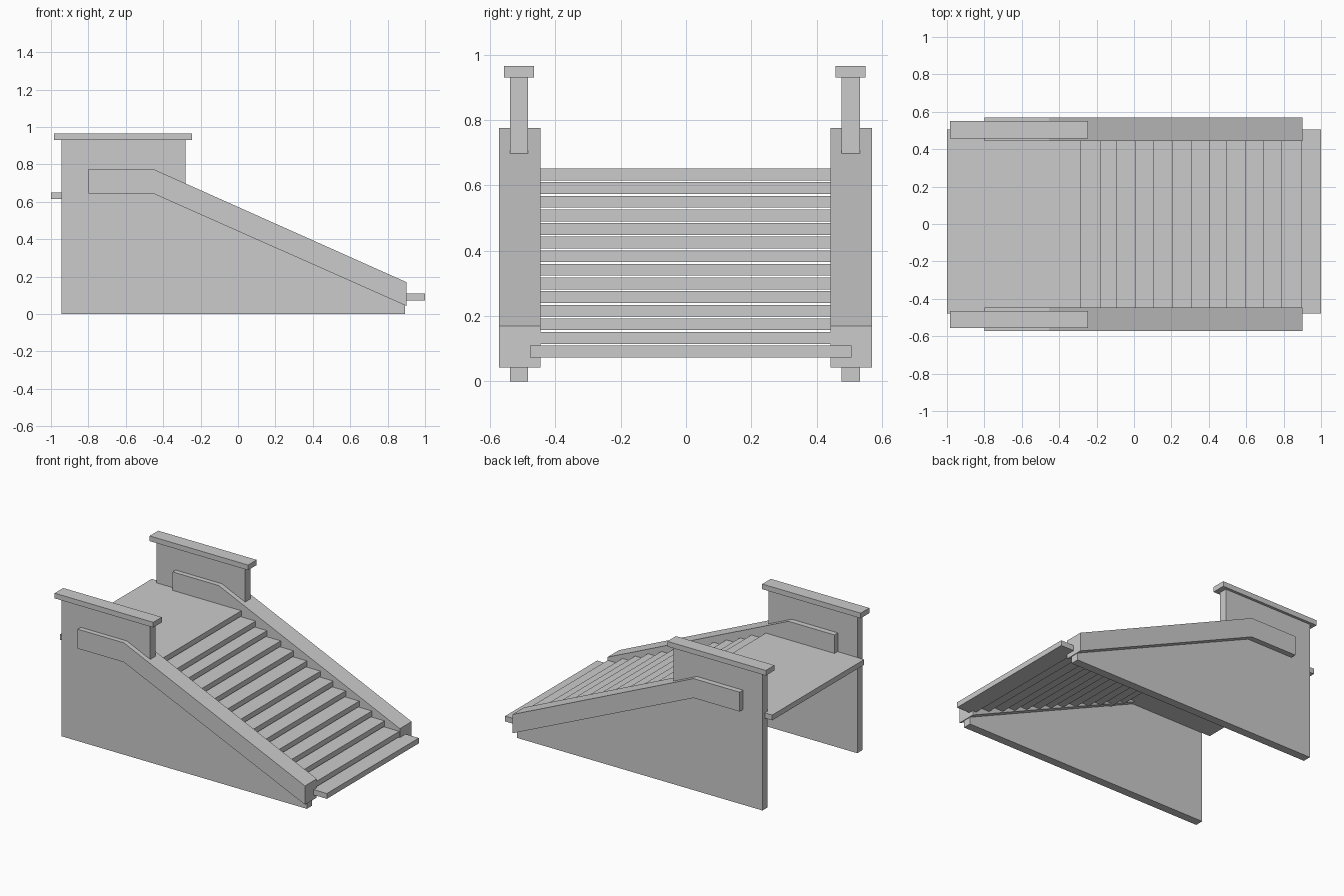
import bpy, bmesh

if "Cube" in bpy.data.objects:
    bpy.data.objects.remove(bpy.data.objects["Cube"])


def extrude_profile(name, pts, y0, y1):
    """Solid made from an XZ profile, extruded from y0 to y1."""
    bm = bmesh.new()
    face = bm.faces.new([bm.verts.new((x, y0, z)) for x, z in pts])
    res = bmesh.ops.extrude_face_region(bm, geom=[face])
    moved = [v for v in res["geom"] if isinstance(v, bmesh.types.BMVert)]
    bmesh.ops.translate(bm, verts=moved, vec=(0, y1 - y0, 0))
    bmesh.ops.recalc_face_normals(bm, faces=bm.faces)
    mesh = bpy.data.meshes.new(name)
    bm.to_mesh(mesh)
    bm.free()
    obj = bpy.data.objects.new(name, mesh)
    bpy.context.collection.objects.link(obj)
    return obj


def box(name, x0, x1, y0, y1, z0, z1):
    return extrude_profile(name, [(x0, z0), (x1, z0), (x1, z1), (x0, z1)], y0, y1)


# Profiles of the side wall and the bent rail
wall = [(-0.945, 0), (0.893, 0), (0.893, 0.11), (-0.28, 0.635),
        (-0.28, 0.93), (-0.945, 0.93)]
rail = [(-0.80, 0.645), (-0.455, 0.645), (0.902, 0.043), (0.902, 0.17),
        (-0.455, 0.776), (-0.80, 0.776)]

# Wall, rail and cap on each side
for side, wy, ry, cy in (("front", -0.511, -0.509, -0.511),
                         ("back", 0.504, 0.506, 0.504)):
    extrude_profile(f"{side}_side_wall", wall, wy - 0.028, wy + 0.028)
    extrude_profile(f"{side}_rail", rail, ry - 0.063, ry + 0.063)
    box(f"{side}_wall_cap", -0.983, -0.245, cy - 0.046, cy + 0.046, 0.93, 0.965)

# Landing
Y0, Y1, THICK = -0.478, 0.506, 0.036
box("landing", -1.0, -0.285, Y0, Y1, 0.651 - THICK, 0.651)

# Plank treads, given by their nose positions
noses = [-0.178, -0.093, 0.01, 0.107, 0.207, 0.308, 0.403,
         0.497, 0.598, 0.693, 0.788, 0.898, 1.0]
for i, x in enumerate(noses, 1):
    top = 0.651 - i * 0.0417
    box(f"tread_{i}", x - 0.125, x, Y0, Y1, top - THICK, top)
